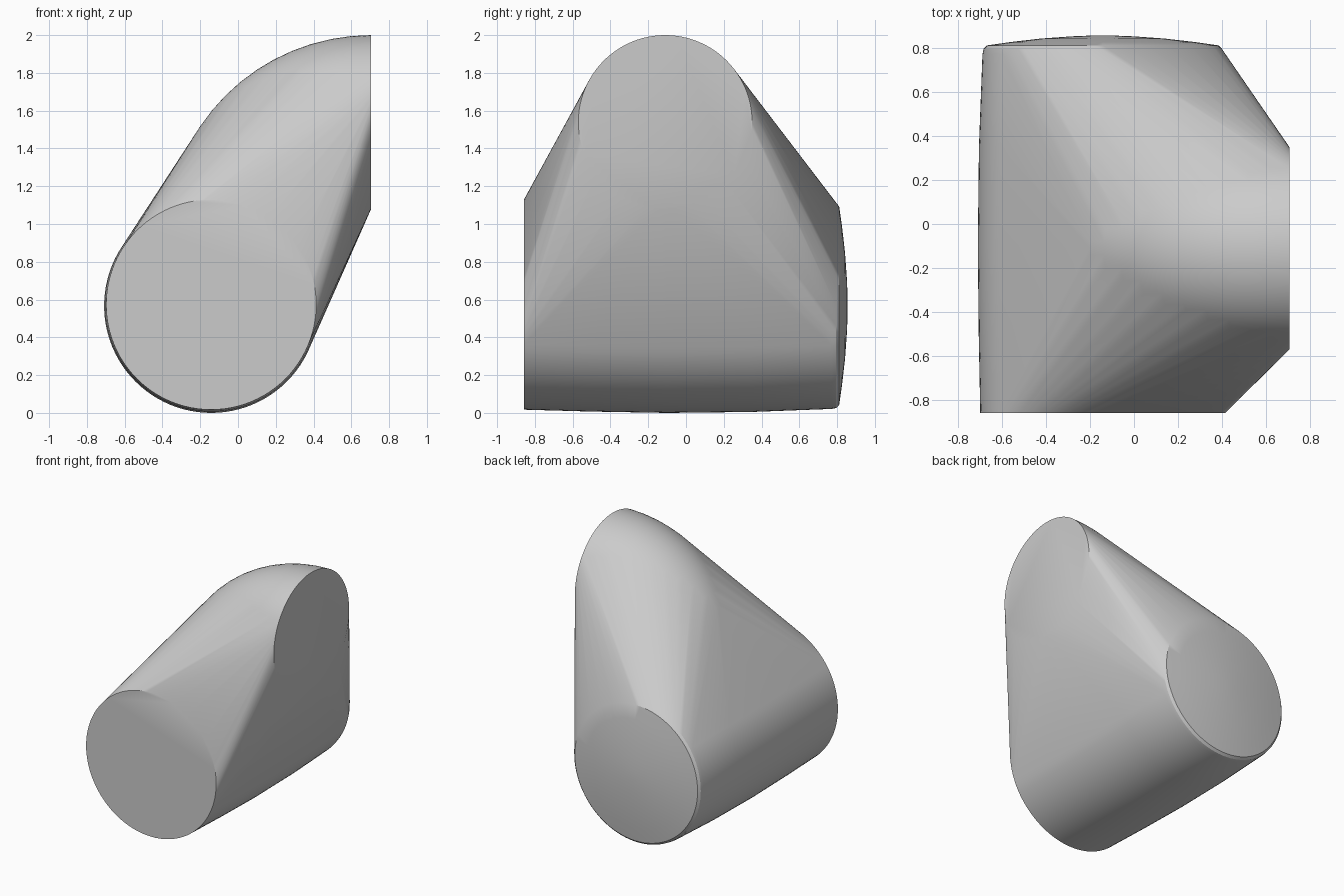
import bpy
import bmesh
import math
from mathutils import Vector

cube = bpy.data.objects.get("Cube")
if cube:
    bpy.data.objects.remove(cube, do_unlink=True)

X, Y, Z = Vector((1, 0, 0)), Vector((0, 1, 0)), Vector((0, 0, 1))
SIDES = 96

grey = bpy.data.materials.new("plain grey")
grey.use_nodes = True
colour = (0.6, 0.6, 0.6, 1)
grey.diffuse_color = colour
grey.node_tree.nodes["Principled BSDF"].inputs["Base Color"].default_value = colour

bm = bmesh.new()


def ring(centre, radius, u, v):
    """Add a circle of points in the plane of u and v."""
    for i in range(SIDES):
        a = math.tau * i / SIDES
        bm.verts.new(centre + radius * (math.cos(a) * u + math.sin(a) * v))


# Straight barrel from front to back: slight belly, rounded rear rim, shallow dome
barrel = [(-0.858, 0.556, 0.573), (-0.5, 0.563, 0.57), (-0.1, 0.567, 0.567),
          (0.35, 0.562, 0.567), (0.77, 0.546, 0.567), (0.795, 0.541, 0.567),
          (0.811, 0.525, 0.567), (0.826, 0.42, 0.567), (0.842, 0.28, 0.567),
          (0.852, 0.14, 0.567), (0.856, 0.04, 0.567)]
for y, radius, z in barrel:
    ring(Vector((-0.142, y, z)), radius, X, Z)

# Side branch: a bend that starts at the flat side mouth
MOUTH_X, BRANCH_Y, PIVOT_Z = 0.705, -0.11, 0.91
for i in range(17):
    t = math.radians(90) * i / 16
    outward = -math.sin(t) * X + math.cos(t) * Z
    pivot = Vector((MOUTH_X, BRANCH_Y, PIVOT_Z))
    ring(pivot + 0.63 * outward, 0.46, Y, outward)

# Wrap barrel and branch in one tight skin
hull = bmesh.ops.convex_hull(bm, input=bm.verts)
spare = {g for g in hull["geom_interior"] + hull["geom_unused"]
         if isinstance(g, bmesh.types.BMVert)}
bmesh.ops.delete(bm, geom=list(spare), context='VERTS')
bmesh.ops.dissolve_limit(bm, angle_limit=math.radians(0.1),
                         verts=bm.verts, edges=bm.edges)
bmesh.ops.recalc_face_normals(bm, faces=bm.faces)

mesh = bpy.data.meshes.new("junction_cover")
bm.to_mesh(mesh)
bm.free()
mesh.materials.append(grey)
cover = bpy.data.objects.new("junction_cover", mesh)
bpy.context.collection.objects.link(cover)

bpy.ops.object.select_all(action='DESELECT')
cover.select_set(True)
bpy.context.view_layer.objects.active = cover
bpy.ops.object.shade_smooth_by_angle(angle=math.radians(30))
